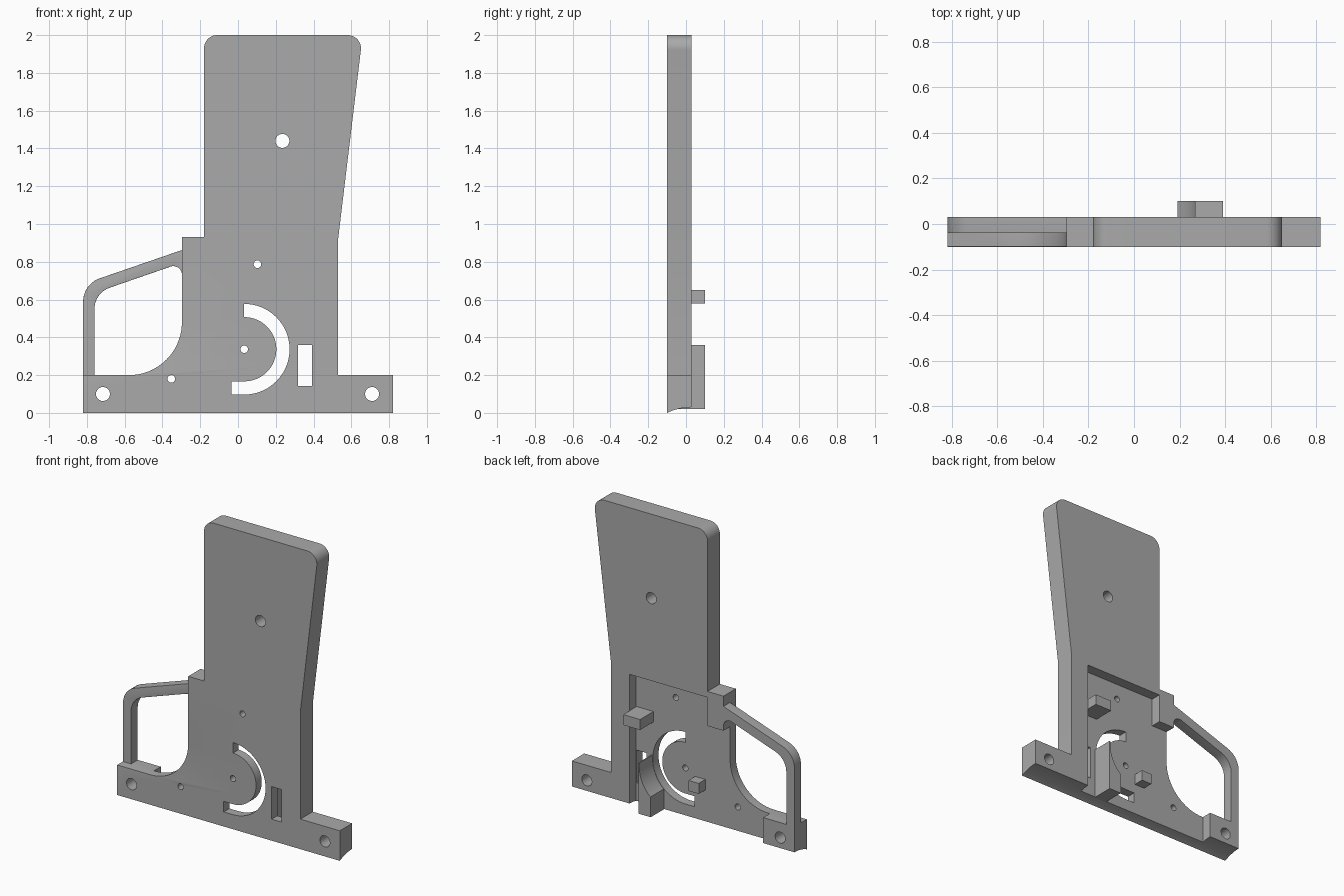
import bpy, bmesh
from math import sin, cos, pi, radians
from mathutils import Matrix, Vector

cube = bpy.data.objects.get("Cube")
if cube:
    bpy.data.objects.remove(cube)

FRONT, FLOOR, BACK, BOSS_BACK = -0.10, -0.04, 0.03, 0.10

grey = bpy.data.materials.new("plain grey")
grey.use_nodes = True
grey.diffuse_color = (0.4, 0.4, 0.4, 1)
grey.node_tree.nodes["Principled BSDF"].inputs["Base Color"].default_value = (0.4, 0.4, 0.4, 1)


def arc(cx, cz, r, a0, a1, n=24):
    """Points on an arc in the x-z plane, angles in degrees."""
    return [(cx + r * cos(radians(a0 + (a1 - a0) * i / n)),
             cz + r * sin(radians(a0 + (a1 - a0) * i / n))) for i in range(n + 1)]


def rounded(before, corner, after, r, n=10):
    """Round the corner between two straight edges."""
    c = Vector(corner)
    u, v = (Vector(before) - c).normalized(), (Vector(after) - c).normalized()
    half = u.angle(v) / 2
    mid = c + (u + v).normalized() * r / sin(half)
    s = c + u * r / (sin(half) / cos(half)) - mid
    e = c + v * r / (sin(half) / cos(half)) - mid
    turn = s.angle(e)
    return [tuple(mid + (s * sin(turn * (1 - i / n)) + e * sin(turn * i / n)) / sin(turn))
            for i in range(n + 1)]


def circle(cx, cz, r):
    return arc(cx, cz, r, 0, 360, 32)[:-1]


def prism(name, loops, y0, y1, soft=None, width=0.028):
    """Extrude an outline with holes from y0 to y1; soft picks front edges to round."""
    cu = bpy.data.curves.new(name, "CURVE")
    cu.dimensions, cu.fill_mode, cu.extrude = "2D", "BOTH", (y1 - y0) / 2
    for pts in loops:
        sp = cu.splines.new("POLY")
        sp.points.add(len(pts) - 1)
        for p, (x, z) in zip(sp.points, pts):
            p.co = (x, z, 0, 1)
        sp.use_cyclic_u = True
    tmp = bpy.data.objects.new(name + " outline", cu)
    bpy.context.collection.objects.link(tmp)
    dg = bpy.context.evaluated_depsgraph_get()
    me = bpy.data.meshes.new_from_object(tmp.evaluated_get(dg))
    bpy.data.objects.remove(tmp)
    me.transform(Matrix.Translation((0, (y0 + y1) / 2, 0)) @ Matrix.Rotation(pi / 2, 4, "X"))
    bm = bmesh.new()
    bm.from_mesh(me)
    bmesh.ops.remove_doubles(bm, verts=bm.verts, dist=1e-5)
    bmesh.ops.dissolve_limit(bm, angle_limit=0.01, verts=bm.verts, edges=bm.edges)
    bmesh.ops.recalc_face_normals(bm, faces=bm.faces)
    if soft:
        edges = [e for e in bm.edges
                 if all(abs(v.co.y - y0) < 1e-4 for v in e.verts)
                 and len(e.link_faces) == 2 and e.calc_face_angle() > 1
                 and soft((e.verts[0].co + e.verts[1].co) / 2)]
        bmesh.ops.bevel(bm, geom=edges, offset=width, segments=5, profile=0.5,
                        affect="EDGES", clamp_overlap=True)
    bm.to_mesh(me)
    bm.free()
    ob = bpy.data.objects.new(name, me)
    bpy.context.collection.objects.link(ob)
    return ob


def cut(target, cutter):
    """Subtract the cutter for good and delete it."""
    mod = target.modifiers.new("cut", "BOOLEAN")
    mod.operation, mod.solver, mod.object = "DIFFERENCE", "EXACT", cutter
    dg = bpy.context.evaluated_depsgraph_get()
    me = bpy.data.meshes.new_from_object(target.evaluated_get(dg))
    target.modifiers.clear()
    target.data = me
    bpy.data.objects.remove(cutter)


# Body outline: foot, tapered grip, step block, and the swept edge of the opening
top_l, top_r, waist = (-0.18, 2.0), (0.66, 2.0), (0.53, 0.92)
outline = [(-0.82, 0), (0.82, 0), (0.82, 0.2), (0.53, 0.2), waist]
outline += rounded(waist, top_r, top_l, 0.07)
outline += rounded(top_r, top_l, (-0.18, 0.93), 0.07)
outline += [(-0.18, 0.93), (-0.297, 0.93), (-0.297, 0.78)]
outline += arc(-0.577, 0.48, 0.28, 0, -90) + [(-0.82, 0.2)]

# Bolt holes, pin holes, curved slot and rectangular slot
hub = (0.033, 0.337)
holes = [circle(x, z, 0.037) for x, z in ((-0.715, 0.1), (0.71, 0.1), (0.235, 1.44))]
holes += [circle(x, z, 0.02) for x, z in (hub, (0.103, 0.787), (-0.353, 0.18))]
holes.append(arc(*hub, 0.24, 90, -90, 40) + [(-0.035, 0.097), (-0.035, 0.167)]
             + arc(*hub, 0.17, -90, 90, 40))
holes.append([(0.318, 0.143), (0.392, 0.143), (0.392, 0.36), (0.318, 0.36)])


def opening_edge(p):
    return p.x < -0.29 and 0.19 < p.z < 0.75


body = prism("body", [outline] + holes, FRONT, BACK, opening_edge)

# Rear pocket, open at the bottom and toward the guard
pocket = prism("pocket cutter", [[(0.395, -0.1), (0.395, 0.89), (-0.18, 0.89), (-0.18, 0.7),
                                  (-0.59, 0.7), (-0.59, -0.1)]], FLOOR, 0.2)
cut(body, pocket)

# Shallow concave channel along the underside
bpy.ops.mesh.primitive_cylinder_add(vertices=128, radius=0.297, depth=3,
                                    location=(0, BACK, -0.267), rotation=(0, pi / 2, 0))
cut(body, bpy.context.object)

# Guard bar with a rounded front
bend_out, bend_in = (-0.82, 0.682), (-0.76, 0.635)
end_out, end_in = (-0.297, 0.862), (-0.297, 0.795)
loop = [(-0.82, 0.2)] + rounded((-0.82, 0.2), bend_out, end_out, 0.13)
loop += [end_out]
loop += rounded((-0.297, 0.7), end_in, bend_in, 0.045)
loop += rounded(end_in, bend_in, (-0.76, 0.2), 0.12) + [(-0.76, 0.2)]


def guard_edge(p):
    return p.z > 0.21 and p.x < -0.3


guard = prism("guard", [loop], FLOOR, BACK, guard_edge, 0.024)


# Bosses standing on the pocket floor
def box(x0, x1, z0, z1):
    return [(x0, z0), (x1, z0), (x1, z1), (x0, z1)]


stop = [(0.19, 0.02), (0.28, 0.02), (0.28, 0.36)] + arc(*hub, 0.242, 5, -49)
bosses = [prism("curved_stop", [stop], FLOOR - 0.005, BOSS_BACK),
          prism("upper_boss", [box(0.268, 0.392, 0.58, 0.65)], FLOOR - 0.005, BOSS_BACK),
          prism("small_peg", [box(-0.115, -0.04, 0.23, 0.3)], FLOOR - 0.005, BACK)]

# Colour and shading
for ob in [body, guard] + bosses:
    ob.data.materials.clear()
    ob.data.materials.append(grey)
    bpy.ops.object.select_all(action="DESELECT")
    ob.select_set(True)
    bpy.context.view_layer.objects.active = ob
    bpy.ops.object.shade_smooth_by_angle(angle=radians(30))
